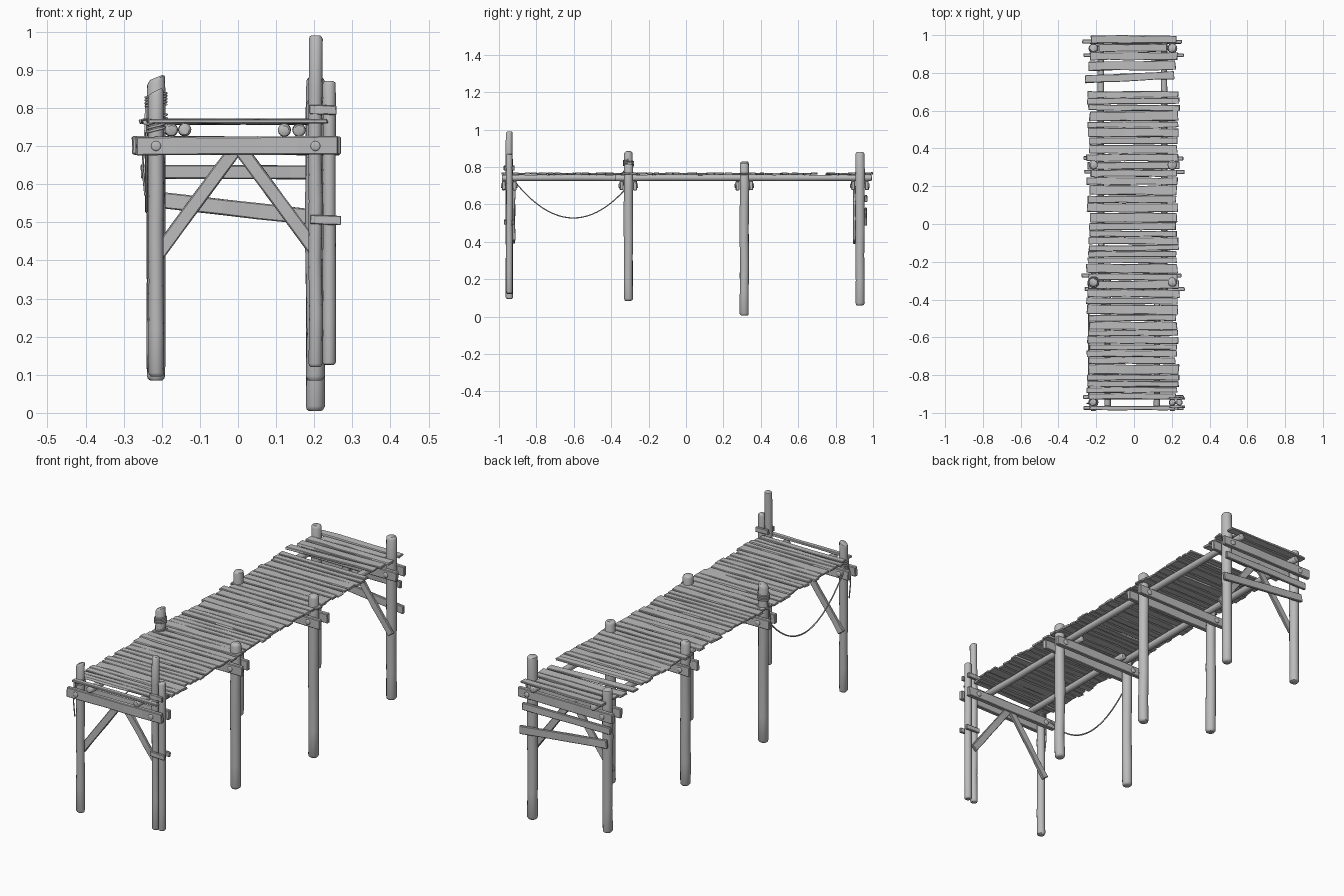
import bpy, bmesh, math, random
from mathutils import Vector, Matrix

random.seed(7)
if "Cube" in bpy.data.objects:
    bpy.data.objects.remove(bpy.data.objects["Cube"], do_unlink=True)

GREY = (0.5, 0.5, 0.5, 1)
wood = bpy.data.materials.new("weathered grey")
wood.use_nodes = True
wood.diffuse_color = GREY
wood.node_tree.nodes["Principled BSDF"].inputs["Base Color"].default_value = GREY


def finish(name, bm, smooth=False):
    bmesh.ops.recalc_face_normals(bm, faces=bm.faces)
    mesh = bpy.data.meshes.new(name)
    bm.to_mesh(mesh)
    bm.free()
    mesh.materials.append(wood)
    obj = bpy.data.objects.new(name, mesh)
    bpy.context.collection.objects.link(obj)
    if smooth:
        bpy.ops.object.select_all(action='DESELECT')
        obj.select_set(True)
        bpy.context.view_layer.objects.active = obj
        bpy.ops.object.shade_smooth_by_angle(angle=math.radians(40))
    return obj


def log(name, start, end, radius, wobble=0.0, slant=0.0, sides=14):
    """Round timber with rounded ends; slant cuts the far end at an angle."""
    start, end = Vector(start), Vector(end)
    axis = end - start
    length = axis.length
    turn = axis.to_track_quat('Z', 'Y').to_matrix()
    edge = min(radius * 0.5, length * 0.3)
    rings = [(0, 0.65), (edge * 0.35, 0.88), (edge, 1)]
    if wobble:
        rings += [(length * k / 6, random.uniform(0.94, 1.05)) for k in range(1, 6)]
    rings += [(length - edge, 1), (length - edge * 0.35, 0.88), (length, 0.65)]
    bm = bmesh.new()
    loops = []
    for d, factor in rings:
        shift = Vector((random.uniform(-1, 1), random.uniform(-1, 1), 0)) * wobble
        loop = []
        for i in range(sides):
            a = math.tau * i / sides
            r = radius * factor
            p = Vector((r * math.cos(a), r * math.sin(a), d)) + shift
            if d > length - edge * 1.1:
                p.z -= slant * (math.cos(a) * factor + 1)
            loop.append(bm.verts.new(start + turn @ p))
        loops.append(loop)
    for low, high in zip(loops, loops[1:]):
        for i in range(sides):
            j = (i + 1) % sides
            bm.faces.new((low[i], low[j], high[j], high[i]))
    bm.faces.new(loops[0][::-1])
    bm.faces.new(loops[-1])
    return finish(name, bm, True)


def board(name, center, size, rot=(0, 0, 0), rough=0.0, bevel=0.003):
    """Chamfered board, cut into lengths and roughened along its edges."""
    bm = bmesh.new()
    bmesh.ops.create_cube(bm, size=1)
    bmesh.ops.scale(bm, vec=size, verts=bm.verts)
    if rough:
        long_edges = [e for e in bm.edges
                      if abs(e.verts[0].co.x - e.verts[1].co.x) > 0.01]
        bmesh.ops.subdivide_edges(bm, edges=long_edges, cuts=4, use_grid_fill=True)
        for v in bm.verts:
            v.co.y += random.uniform(-rough, rough)
            v.co.z += random.uniform(-rough, rough) * 0.4
            if abs(v.co.x) > size[0] * 0.49:
                v.co.x += random.uniform(-rough, rough) * 1.5
    sharp = [e for e in bm.edges if e.calc_face_angle(0) > 0.8]
    bmesh.ops.bevel(bm, geom=sharp, offset=bevel, segments=1, affect='EDGES')
    turn = (Matrix.Rotation(rot[2], 4, 'Z') @ Matrix.Rotation(rot[1], 4, 'Y')
            @ Matrix.Rotation(rot[0], 4, 'X'))
    bmesh.ops.transform(bm, matrix=Matrix.Translation(center) @ turn, verts=bm.verts)
    return finish(name, bm)


def strip(name, a, b, y, width, depth=0.014):
    """Board lying in an x-z plane between two points."""
    (ax, az), (bx, bz) = a, b
    span = math.hypot(bx - ax, bz - az)
    tilt = -math.atan2(bz - az, bx - ax)
    return board(name, ((ax + bx) / 2, y, (az + bz) / 2), (span, depth, width),
                 (0, tilt, 0), rough=0.002)


def rope(name, points, radius=0.0035):
    curve = bpy.data.curves.new(name, 'CURVE')
    curve.dimensions = '3D'
    curve.bevel_depth = radius
    curve.bevel_resolution = 1
    curve.use_fill_caps = True
    spline = curve.splines.new('POLY')
    spline.points.add(len(points) - 1)
    for point, co in zip(spline.points, points):
        point.co = (*co, 1)
    curve.materials.append(wood)
    obj = bpy.data.objects.new(name, curve)
    bpy.context.collection.objects.link(obj)


# Posts: y, then bottom and top of the left (+x) and right (-x) posts
BENTS = [(-0.945, 0.12, 0.99, 0.095, 0.855),
         (-0.308, 0.085, 0.815, 0.085, 0.89),
         (0.312, 0.005, 0.82, 0.105, 0.83),
         (0.93, 0.06, 0.88, 0.105, 0.825)]
for n, (y, lb, lt, rb, rt) in enumerate(BENTS):
    front = n == 0
    log(f"left_post_{n}", (0.203, y, lb), (0.203, y, lt),
        0.018 if front else 0.025, 0.0015)
    log(f"right_post_{n}", (-0.215, y, rb), (-0.215, y, rt),
        0.02 if front else 0.024, 0.0015, slant=0.01 if n < 2 else 0)

    # Paired cross beams clamped to the posts, with bolts
    gap = 0.029 if front else 0.036
    for side in (-1, 1):
        shift = random.uniform(-0.012, 0.012) if n else 0
        by = y + side * gap
        board(f"cross_beam_{n}", (-0.003 + shift, by, 0.701),
              (0.53, 0.02, 0.048), (0, random.uniform(-0.006, 0.006), 0), 0.0015)
        for x in (-0.215, 0.203):
            log("beam_bolt", (x, by + side * 0.006, 0.7),
                (x, by + side * 0.016, 0.7), 0.013, sides=12)

# Splint post tied beside the tall front post
log("splint_post", (0.239, -0.945, 0.125), (0.239, -0.945, 0.87), 0.0175, 0.001)
for z, cx, w in ((0.795, 0.222, 0.072), (0.506, 0.23, 0.08)):
    for side in (-1, 1):
        board("splint_tie", (cx, -0.945 + side * 0.022, z), (w, 0.012, 0.024),
              (0, 0.04, 0), 0.001, 0.002)

# Diagonal braces at both ends
for y in (-0.921, 0.9):
    for side in (-1, 1):
        strip("diagonal_brace", (side * 0.222, 0.40), (side * 0.008, 0.69), y, 0.036)

# Boards nailed across the far end
strip("end_board_upper", (-0.255, 0.633), (0.235, 0.631), 0.961, 0.036)
strip("end_board_lower", (-0.235, 0.562), (0.25, 0.507), 0.961, 0.042)

# Long round bearers under the deck, overlapping at a bent
for x, y0, y1 in ((-0.14, -0.985, -0.24), (0.122, -0.985, -0.24),
                  (-0.175, -0.38, 0.995), (0.16, -0.38, 0.995)):
    log("deck_bearer", (x, y0, 0.742), (x, y1, 0.742), 0.017, 0.001)


def plank(y, width, cx=-0.004, length=0.475, spin=0.0):
    board("deck_plank", (cx, y, 0.764 + random.uniform(-0.002, 0.002)),
          (length, width, 0.011), (random.uniform(-0.03, 0.03), 0, spin),
          min(0.003, width * 0.07), 0.002)


# Deck planks of uneven width
y = -0.93
while y < 0.69:
    w = min(random.uniform(0.032, 0.056), 0.706 - y)
    plank(y + w / 2, w - 0.004, -0.006 + random.uniform(-0.006, 0.006),
          0.474 + random.uniform(-0.018, 0.016), random.uniform(-0.008, 0.008))
    y += w
# Narrow front plank, skewed loose plank and the far end planks
plank(-0.974, 0.022, 0, 0.47)
plank(0.777, 0.04, -0.024, 0.47, 0.045)
plank(0.838, 0.046, -0.01, 0.46, 0.01)
plank(0.888, 0.04, 0.0, 0.46)
plank(0.933, 0.038, -0.004, 0.36)
plank(0.978, 0.04, -0.002, 0.45)

# Sagging rope between the first two right posts
sag = []
for i in range(25):
    t = i / 24
    sag.append((-0.24, -0.925 + 0.595 * t,
                0.735 - 0.06 * t - 0.176 * 4 * t * (1 - t)))
rope("sagging_rope", sag)


# Rope coils round those posts, with loose tails
def coil(name, y, radius, z0, z1, turns, tilt):
    pts = []
    for i in range(turns * 16 + 1):
        a = math.tau * i / 16
        z = z0 + (z1 - z0) * i / (turns * 16)
        pts.append((-0.215 + radius * math.cos(a), y + radius * math.sin(a),
                    z + tilt * math.cos(a)))
    rope(name, pts)


coil("rope_coil_upper", -0.308, 0.027, 0.805, 0.835, 4, 0.004)
coil("rope_coil_lower", -0.308, 0.028, 0.765, 0.775, 1, 0.008)
coil("rope_coil_front", -0.945, 0.023, 0.735, 0.765, 3, 0.004)
rope("rope_drop", [(-0.24, -0.33, 0.675), (-0.243, -0.32, 0.72),
                   (-0.242, -0.31, 0.77), (-0.24, -0.3, 0.81)])
rope("rope_tail", [(-0.238, -0.945, 0.74), (-0.248, -0.95, 0.69),
                   (-0.25, -0.95, 0.64), (-0.243, -0.95, 0.57)], 0.003)
